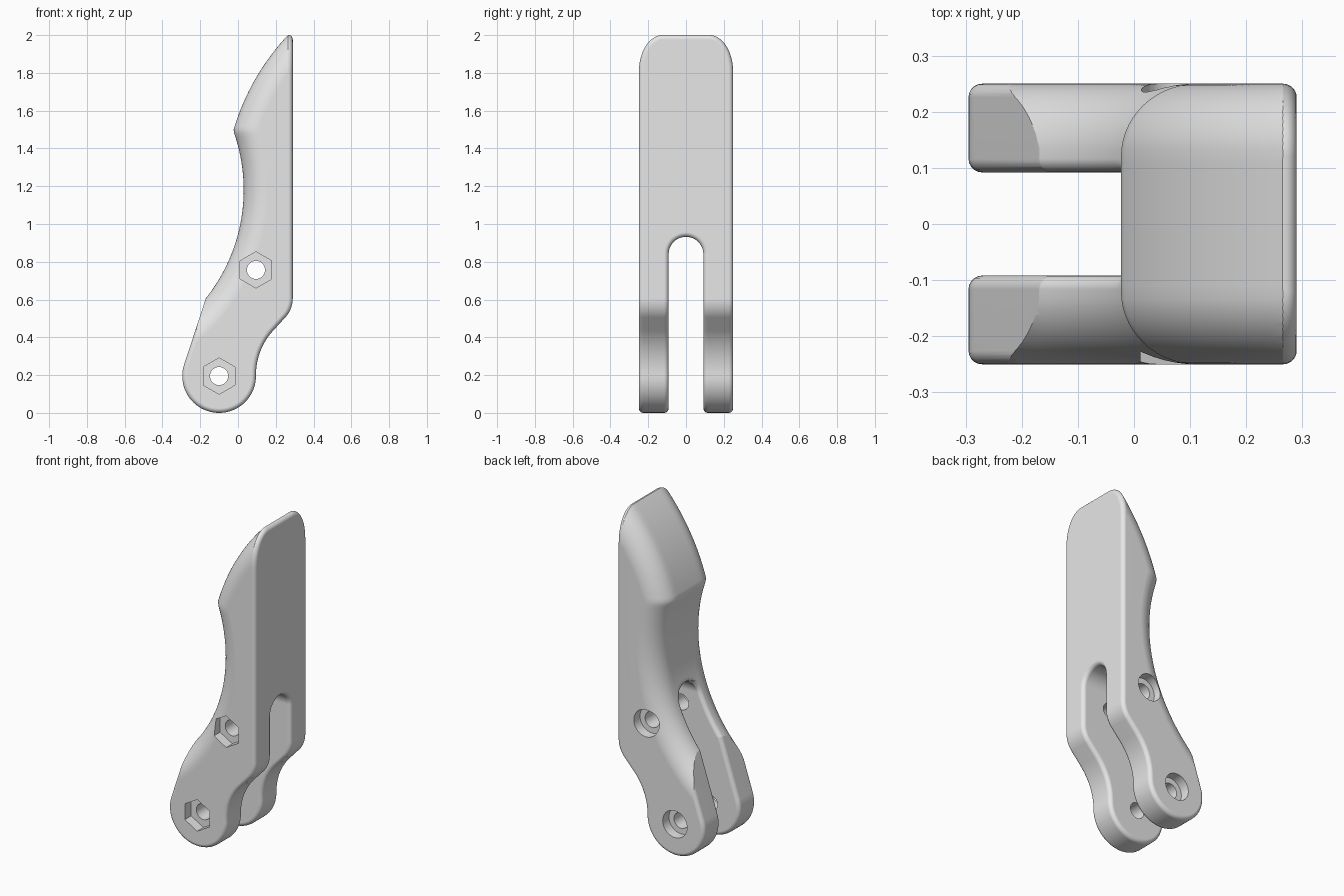
import bpy, bmesh
from math import sin, cos, pi, sqrt, hypot, radians, acos, atan2
from mathutils import Matrix, Vector

old = bpy.data.objects.get("Cube")
if old:
    bpy.data.objects.remove(old, do_unlink=True)

HALF = 0.25            # half width
SLOT, SLOT_Z = 0.092, 0.84
GRIP_R, EDGE_R = 0.13, 0.024
BACK = 0.29
TAIL, TAIL_R = (-0.1, 0.195), 0.195
UPPER_PIN = (0.095, 0.757)

steel = bpy.data.materials.new("plain grey")
steel.use_nodes = True
grey = (0.8, 0.8, 0.8, 1)
steel.diffuse_color = grey
steel.node_tree.nodes["Principled BSDF"].inputs["Base Color"].default_value = grey


def make_object(name, bm):
    bmesh.ops.recalc_face_normals(bm, faces=bm.faces)
    mesh = bpy.data.meshes.new(name)
    bm.to_mesh(mesh)
    bm.free()
    mesh.materials.append(steel)
    obj = bpy.data.objects.new(name, mesh)
    bpy.context.collection.objects.link(obj)
    return obj


def prism(name, points, sweep):
    """Closed outline extruded along a vector."""
    bm = bmesh.new()
    face = bm.faces.new([bm.verts.new(p) for p in points])
    ext = bmesh.ops.extrude_face_region(bm, geom=[face], use_keep_orig=True)
    moved = [v for v in ext["geom"] if isinstance(v, bmesh.types.BMVert)]
    bmesh.ops.translate(bm, verts=moved, vec=sweep)
    return make_object(name, bm)


def apply(obj, kind, **settings):
    mod = obj.modifiers.new(kind.lower(), kind)
    for key, value in settings.items():
        setattr(mod, key, value)
    bpy.ops.object.select_all(action="DESELECT")
    bpy.context.view_layer.objects.active = obj
    obj.select_set(True)
    bpy.ops.object.modifier_apply(modifier=mod.name)


def combine(obj, other, operation):
    apply(obj, "BOOLEAN", operation=operation, object=other, solver="EXACT")
    bpy.data.objects.remove(other, do_unlink=True)


def arc(cx, cz, r, a0, a1, n):
    angles = [radians(a0 + (a1 - a0) * i / n) for i in range(n + 1)]
    return [(cx + r * cos(a), cz + r * sin(a)) for a in angles]


# Grip curves, each offset inward by d to form the large side rounding
def palm_x(z, d):
    return -0.89 + sqrt(max(0, (0.92 + d) ** 2 - (z - 1.18) ** 2))


def dome_x(z, d):
    return 1.175 - sqrt(max(0, (1.25 - d) ** 2 - (z - 1.144) ** 2))


def dome_z(x, d):
    return 1.144 + sqrt((1.25 - d) ** 2 - (x - 1.175) ** 2)


def round_drop(distance, r):
    """Depth of a quarter-round at a distance from its edge."""
    t = min(max(r - distance, 0), r)
    return r - sqrt(r * r - t * t)


# Side outline: round tail, flat toe, waisted heel, straight back
knee = (-0.164, 0.615)
dx, dz = knee[0] - TAIL[0], knee[1] - TAIL[1]
tangent = (atan2(dz, dx) + acos(TAIL_R / hypot(dx, dz))) * 180 / pi
side = arc(*TAIL, TAIL_R, tangent, 360, 40)
side += arc(0.445, 0.2, 0.35, 180, 138, 14)
side += arc(BACK - 0.15, 0.607, 0.15, -42, 0, 10)
side += [(BACK, 2.1), (-0.13, 2.1), (-0.13, 0.729)]
lever = prism("lever_arm", [(x, -0.4, z) for x, z in side], Vector((0, 0.8, 0)))

# Back outline: shouldered top and the round-ended slot between the arms
shoulder = []
for i in range(17):
    y = HALF - GRIP_R + GRIP_R * sin(pi / 2 * i / 16)
    shoulder.append((y, dome_z(BACK - 0.025, round_drop(HALF - y, GRIP_R))))
half_slot = [(SLOT, -0.1)] + arc(0, SLOT_Z, SLOT, 0, 180, 24) + [(-SLOT, -0.1)]
outline = [(-HALF, -0.1)] + [(-y, z) for y, z in reversed(shoulder)]
outline += shoulder + [(HALF, -0.1)] + half_slot
silhouette = prism("back_outline", [(-0.5, y, z) for y, z in outline], Vector((1, 0, 0)))
combine(lever, silhouette, "INTERSECT")
apply(lever, "BEVEL", width=EDGE_R, segments=5, limit_method="ANGLE",
      angle_limit=radians(40), use_clamp_overlap=False)


# Rounded grip surface
def grip_x(y, z):
    y = abs(y)
    drop = round_drop(HALF - y, GRIP_R)
    gap = (y if z < SLOT_Z else hypot(y, z - SLOT_Z)) - SLOT
    drop = max(drop, round_drop(gap, EDGE_R))
    x = palm_x(z, drop)
    return max(x, dome_x(z, drop)) if z > 1.45 else x


half_y = [0.015 * i for i in range(1, 6)] + [SLOT - 0.006, SLOT]
half_y += [SLOT + EDGE_R * (1 - cos(pi / 2 * i / 6)) for i in range(1, 7)]
half_y += [HALF - GRIP_R + GRIP_R * sin(pi / 2 * i / 14) for i in range(1, 15)] + [0.3]
ys = [-y for y in reversed(half_y)] + [0] + half_y
zs = [0.02 * i for i in range(-5, 25)] + [0.01 * i for i in range(50, 100)]
zs += [0.02 * i for i in range(50, 106)]

bm = bmesh.new()
rows = [[bm.verts.new((grip_x(y, z), y, z)) for y in ys] for z in zs]
for low, high in zip(rows, rows[1:]):
    for i in range(len(ys) - 1):
        bm.faces.new((low[i], low[i + 1], high[i + 1], high[i]))
rim = [e for e in bm.edges if e.is_boundary]
ext = bmesh.ops.extrude_edge_only(bm, edges=rim)["geom"]
for v in ext:
    if isinstance(v, bmesh.types.BMVert):
        v.co.x = 0.6
bmesh.ops.holes_fill(bm, edges=[e for e in bm.edges if e.is_boundary], sides=0)
combine(lever, make_object("grip_form", bm), "INTERSECT")


# Pin holes: through bore, hexagonal nut pocket in front, round pocket behind
def bore(pin, radius, sides, y0, y1):
    cut = bmesh.new()
    place = Matrix.Translation((pin[0], (y0 + y1) / 2, pin[1])) @ Matrix.Rotation(pi / 2, 4, "X")
    bmesh.ops.create_cone(cut, cap_ends=True, segments=sides, radius1=radius,
                          radius2=radius, depth=y1 - y0, matrix=place)
    combine(lever, make_object("bore_cutter", cut), "DIFFERENCE")


for pin in (TAIL, UPPER_PIN):
    bore(pin, 0.048, 32, -0.4, 0.4)
    bore(pin, 0.096, 6, -0.4, -HALF + 0.06)
    bore(pin, 0.082, 40, HALF - 0.06, 0.4)

# Smooth finish with crisp edges
bpy.ops.object.select_all(action="DESELECT")
bpy.context.view_layer.objects.active = lever
lever.select_set(True)
bpy.ops.object.shade_smooth_by_angle(angle=radians(30))
apply(lever, "WEIGHTED_NORMAL", keep_sharp=True)
